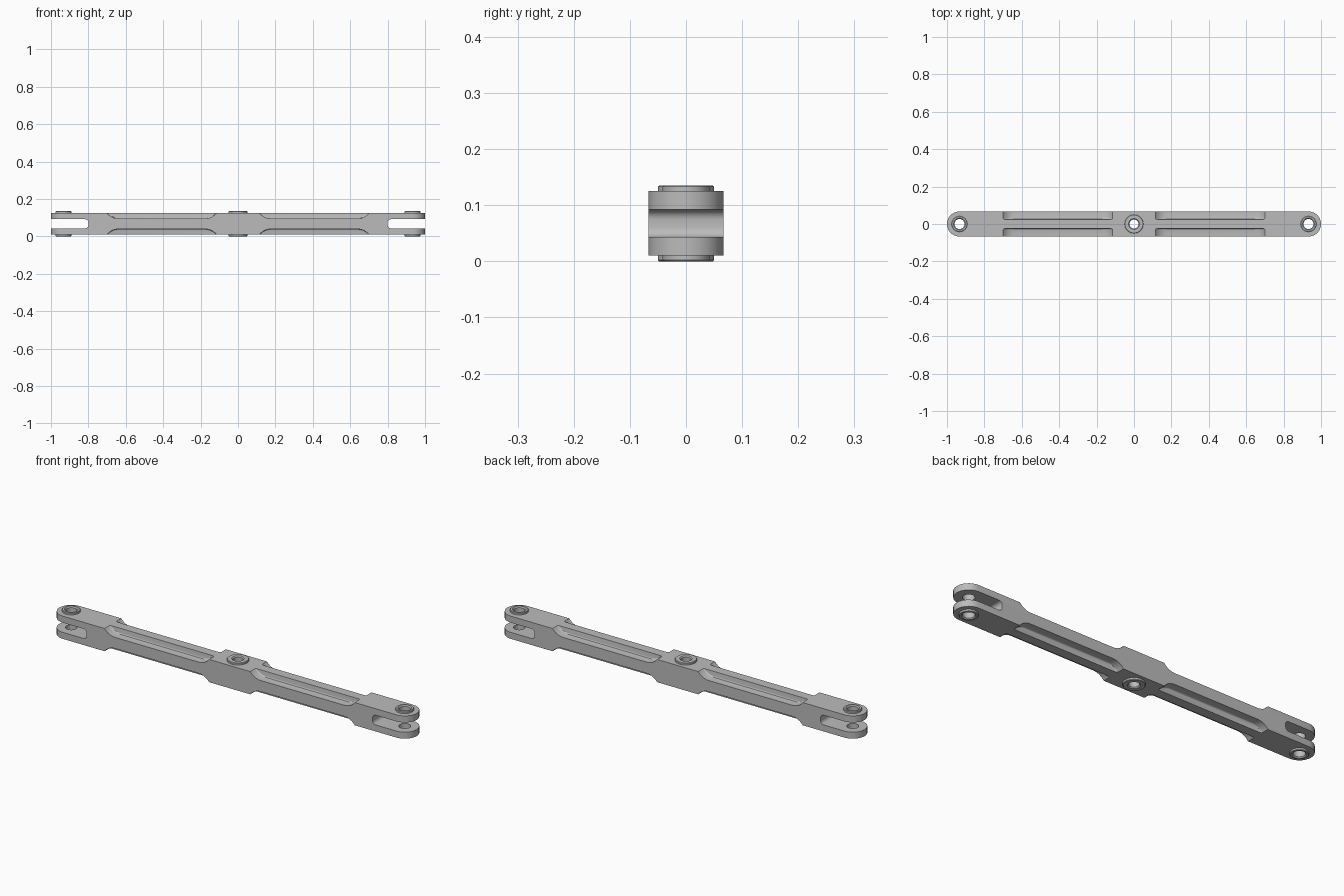
import bpy, bmesh, math

cube = bpy.data.objects.get("Cube")
if cube:
    bpy.data.objects.remove(cube, do_unlink=True)

MID, HALF = 0.0675, 0.0575      # body mid height and half thickness
WIDTH = 0.067                   # body half width
PIN = 1 - WIDTH                 # distance of the end holes from the middle
RIB = 0.024                     # half width of the central rib
FLANGE = 0.028                  # half thickness of the side flanges

steel = bpy.data.materials.new("plain grey metal")
steel.use_nodes = True
colour = (0.5, 0.5, 0.5, 1)
steel.diffuse_color = colour
steel.node_tree.nodes["Principled BSDF"].inputs["Base Color"].default_value = colour


def arc(cx, cy, r, start, end, steps):
    angles = [math.radians(start + (end - start) * i / steps) for i in range(steps + 1)]
    return [(cx + r * math.cos(a), cy + r * math.sin(a)) for a in angles]


def finish(name, bm):
    bmesh.ops.recalc_face_normals(bm, faces=bm.faces)
    mesh = bpy.data.meshes.new(name)
    bm.to_mesh(mesh)
    bm.free()
    mesh.materials.append(steel)
    obj = bpy.data.objects.new(name, mesh)
    bpy.context.collection.objects.link(obj)
    return obj


def prism(name, points, start, end, axis, round_edge=None):
    """Extrude an outline along y or z, optionally rounding edges picked by a rule."""
    bm = bmesh.new()
    place = (lambda p, t: (p[0], t, p[1])) if axis == "y" else (lambda p, t: (p[0], p[1], t))
    rings = [[bm.verts.new(place(p, t)) for p in points] for t in (start, end)]
    for ring in rings:
        bm.faces.new(ring)
    for i in range(len(points)):
        j = (i + 1) % len(points)
        bm.faces.new((rings[0][i], rings[0][j], rings[1][j], rings[1][i]))
    bmesh.ops.recalc_face_normals(bm, faces=bm.faces)
    if round_edge:
        edges = [e for e in bm.edges if round_edge(e)]
        bmesh.ops.bevel(bm, geom=edges, offset=0.007, segments=3,
                        profile=0.5, affect="EDGES")
    return finish(name, bm)


def smooth(obj):
    bpy.ops.object.select_all(action="DESELECT")
    obj.select_set(True)
    bpy.context.view_layer.objects.active = obj
    bpy.ops.object.shade_smooth_by_angle(angle=math.radians(30))


def cut(body, cutter):
    mod = body.modifiers.new("cut", "BOOLEAN")
    mod.operation = "DIFFERENCE"
    mod.solver = "EXACT"
    mod.object = cutter
    cutter.hide_render = True
    bpy.context.view_layer.objects.active = body
    bpy.ops.object.modifier_apply(modifier=mod.name)
    bpy.data.objects.remove(cutter, do_unlink=True)


# Long bar with round ends
outline = arc(PIN, 0, WIDTH, -90, 90, 14) + arc(-PIN, 0, WIDTH, 90, 270, 14)
body = prism("link_bar", outline, MID - HALF, MID + HALF, "z")

# Pockets that leave a central rib and two side flanges on each arm
R = 0.075
rise = math.degrees(math.acos(1 - (HALF - FLANGE) / R))
reach = R * math.sin(math.radians(rise))
inner, outer, high = 0.115, 0.70, 0.15
pocket = ([(inner, high)]
          + arc(inner + reach, FLANGE + R, R, 270 - rise, 270, 6)
          + arc(outer - reach, FLANGE + R, R, 270, 270 + rise, 6)
          + [(outer, high)])
for sx in (-1, 1):
    for sz in (-1, 1):
        for sy in (-1, 1):
            pts = [(sx * x, MID + sz * z) for x, z in pocket]

            def root(e, sy=sy):
                on_wall = all(abs(v.co.y - sy * RIB) < 1e-5 for v in e.verts)
                return on_wall and any(abs(v.co.z - MID) < high - 0.01 for v in e.verts)

            cut(body, prism("pocket_cutter", pts, sy * RIB, sy * 0.1, "y", root))

# Fork slots at both ends
slot_half, corner, deep = 0.0245, 0.018, 0.80
slot = ([(1.1, slot_half)]
        + arc(deep + corner, slot_half - corner, corner, 90, 180, 6)
        + arc(deep + corner, corner - slot_half, corner, 180, 270, 6)
        + [(1.1, -slot_half)])
for sx in (-1, 1):
    cut(body, prism("slot_cutter", [(sx * x, MID + z) for x, z in slot], -0.1, 0.1, "y"))

# Pin holes: position, hole radius, collar radius
pins = [("right_end", -PIN, 0.027, 0.042),
        ("middle", 0, 0.024, 0.05),
        ("left_end", PIN, 0.027, 0.042)]
for _, x, hole, _ in pins:
    cut(body, prism("hole_cutter", arc(x, 0, hole, 0, 350, 35), -0.1, 0.3, "z"))
smooth(body)


# Raised collars around the holes, above and below
def collar(name, x, hole, rim, side):
    base, top = HALF, MID
    profile = [(rim, base), (rim, top - 0.002), (rim - 0.002, top),
               (hole + 0.005, top), (hole, top - 0.005), (hole, base)]
    bm = bmesh.new()
    rings = [[bm.verts.new((px, py, MID + side * z)) for px, py in arc(x, 0, r, 0, 350, 35)]
             for r, z in profile]
    for a, b in zip(rings, rings[1:]):
        for i in range(len(a)):
            j = (i + 1) % len(a)
            bm.faces.new((a[i], a[j], b[j], b[i]))
    # orient outward: the widest wall must face away from the pin axis
    for f in bm.faces:
        f.normal_update()
    obj = finish(name, bm)
    wall = obj.data.polygons[0]
    if wall.normal.x * (wall.center.x - x) + wall.normal.y * wall.center.y < 0:
        obj.data.flip_normals()
    smooth(obj)


for name, x, hole, rim in pins:
    collar(name + "_top_collar", x, hole, rim, 1)
    collar(name + "_bottom_collar", x, hole, rim, -1)
